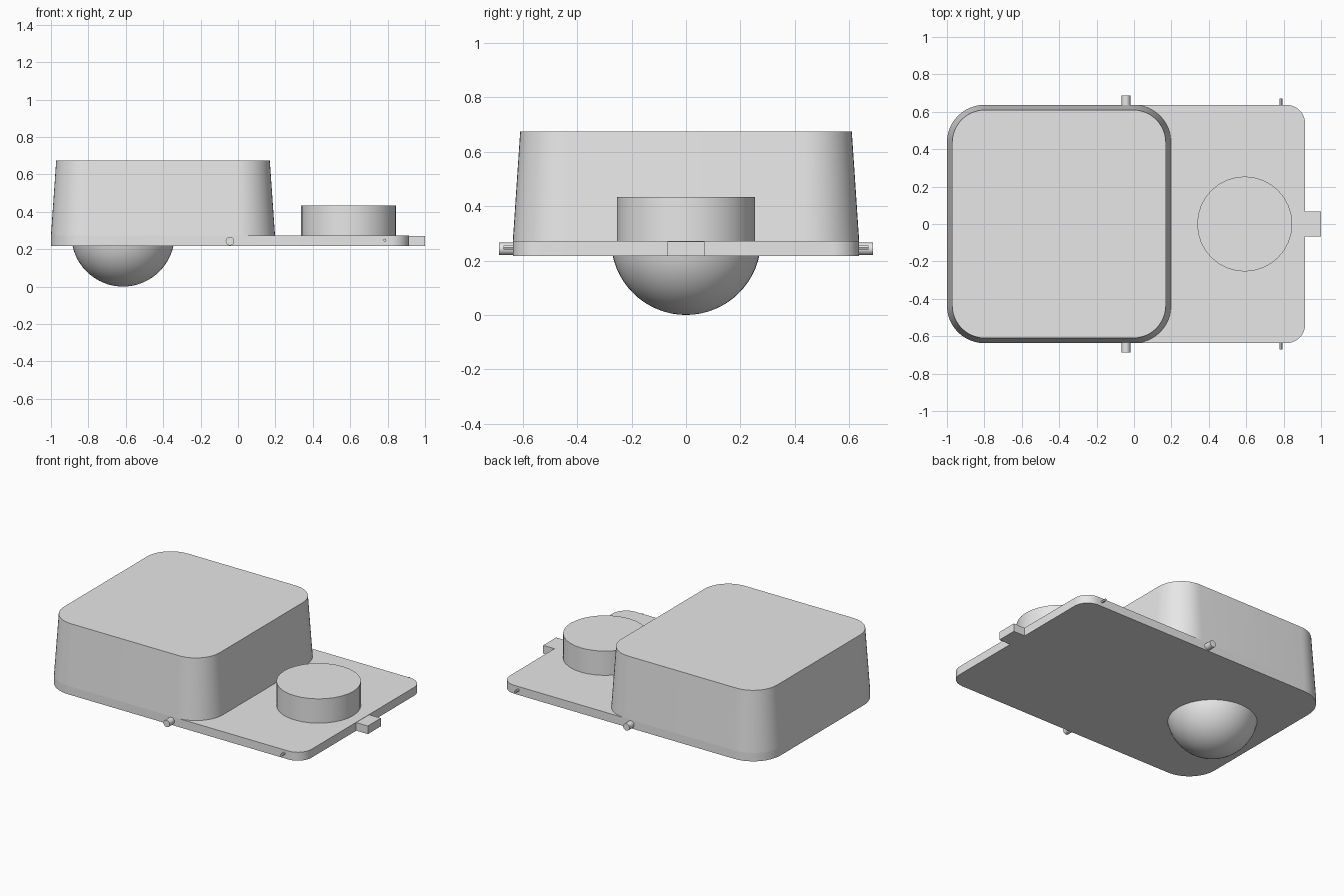
import bpy, bmesh, math
from mathutils import Matrix

cube = bpy.data.objects.get("Cube")
if cube:
    bpy.data.objects.remove(cube, do_unlink=True)

grey = bpy.data.materials.new("light_grey")
grey.use_nodes = True
grey.diffuse_color = (0.8, 0.8, 0.8, 1)
grey.node_tree.nodes["Principled BSDF"].inputs["Base Color"].default_value = grey.diffuse_color

BOTTOM, DECK, TOP = 0.216, 0.272, 0.674


def finish(bm, name):
    bmesh.ops.recalc_face_normals(bm, faces=bm.faces)
    mesh = bpy.data.meshes.new(name)
    bm.to_mesh(mesh)
    bm.free()
    mesh.materials.append(grey)
    ob = bpy.data.objects.new(name, mesh)
    bpy.context.collection.objects.link(ob)
    bpy.ops.object.select_all(action='DESELECT')
    ob.select_set(True)
    bpy.context.view_layer.objects.active = ob
    bpy.ops.object.shade_smooth_by_angle(angle=math.radians(30))
    return ob


def outline(x0, x1, half_y, r_left, r_right, steps=12):
    """Rounded rectangle with its own radius at each end."""
    pts = []
    corners = [(x1, 1, r_right), (x0, 1, r_left), (x0, -1, r_left), (x1, -1, r_right)]
    for i, (x, side, r) in enumerate(corners):
        cx = x - r if x == x1 else x + r
        cy = side * (half_y - r)
        for k in range(steps + 1):
            a = (i + k / steps) * math.pi / 2
            pts.append((cx + r * math.cos(a), cy + r * math.sin(a)))
    return pts


def loft(name, low, high, z0, z1):
    bm = bmesh.new()
    a = [bm.verts.new((x, y, z0)) for x, y in low]
    b = [bm.verts.new((x, y, z1)) for x, y in high]
    n = len(a)
    for i in range(n):
        j = (i + 1) % n
        bm.faces.new((a[i], a[j], b[j], b[i]))
    bm.faces.new(a[::-1])
    bm.faces.new(b)
    return finish(bm, name)


def cylinder(name, centre, radius, depth, segments, along_y=False):
    bm = bmesh.new()
    m = Matrix.Translation(centre)
    if along_y:
        m = m @ Matrix.Rotation(math.pi / 2, 4, 'X')
    bmesh.ops.create_cone(bm, cap_ends=True, segments=segments, radius1=radius,
                          radius2=radius, depth=depth, matrix=m)
    return finish(bm, name)


# Base plate and tapered housing
plate = outline(-1, 0.915, 0.637, 0.2, 0.1)
loft("base_plate", plate, plate, BOTTOM, DECK)
loft("housing", outline(-1, 0.198, 0.637, 0.2, 0.2),
     outline(-0.972, 0.17, 0.61, 0.175, 0.175), DECK, TOP)

# Round button on the deck
cylinder("button", (0.592, 0, (DECK + 0.433) / 2), 0.254, 0.433 - DECK, 32)

# Dome under the plate
bm = bmesh.new()
R = 0.276
bmesh.ops.create_uvsphere(bm, u_segments=48, v_segments=32, radius=R,
                          matrix=Matrix.Translation((-0.615, 0, R)))
bmesh.ops.bisect_plane(bm, geom=bm.verts[:] + bm.edges[:] + bm.faces[:],
                       plane_co=(0, 0, BOTTOM), plane_no=(0, 0, 1), clear_outer=True)
bmesh.ops.holes_fill(bm, edges=[e for e in bm.edges if e.is_boundary])
finish(bm, "dome")

# End tab
tab = [(0.9, -0.068), (1, -0.068), (1, 0.068), (0.9, 0.068)]
loft("end_tab", tab, tab, BOTTOM, DECK - 0.002)

# Hinge pins and small latch pins on both sides
for label, side in (("front", -1), ("back", 1)):
    cylinder(label + "_hinge_pin", (-0.043, side * 0.647, 0.243), 0.023, 0.08, 20, True)
    cylinder(label + "_latch_pin", (0.785, side * 0.642, 0.248), 0.008, 0.06, 12, True)
